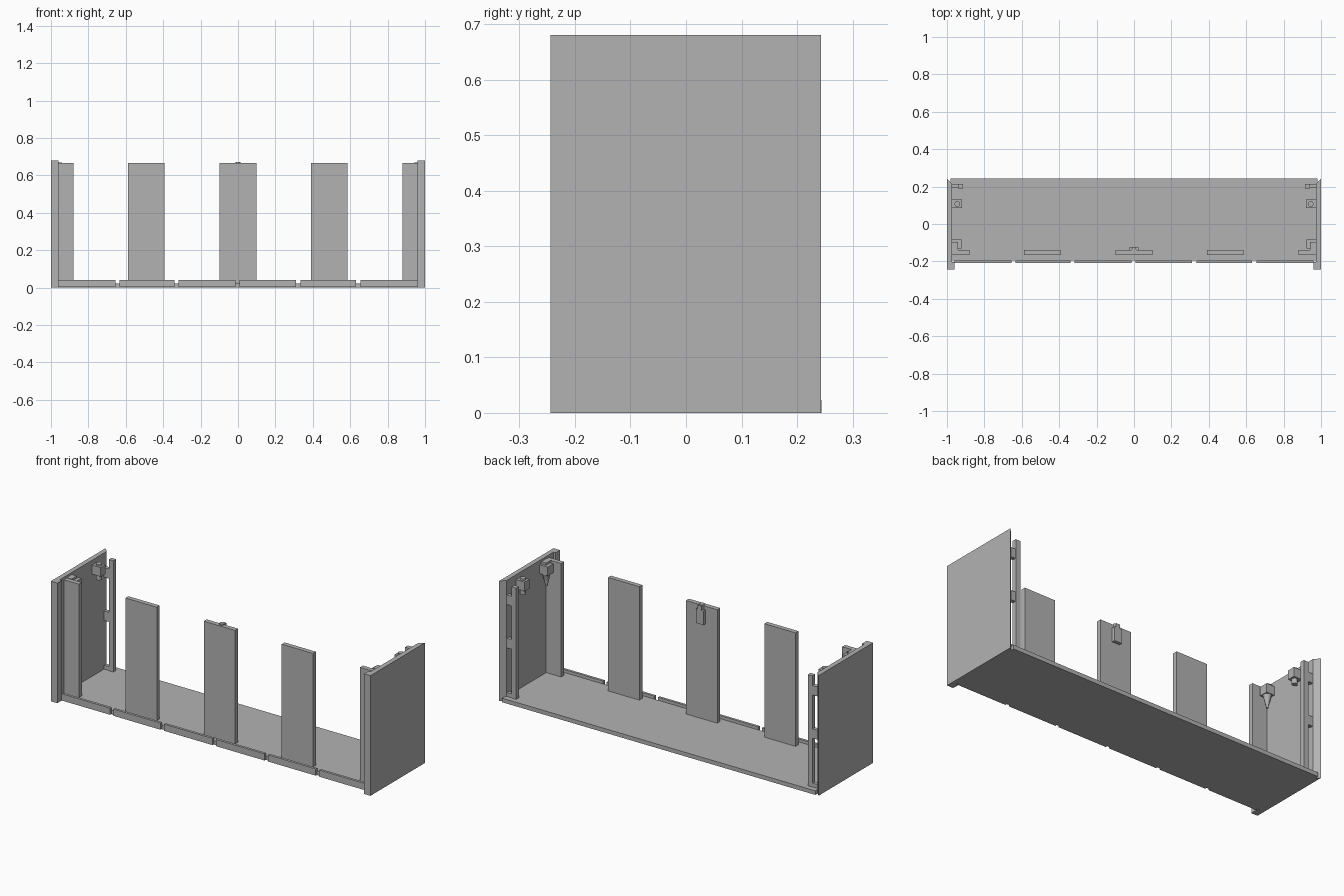
import bpy, bmesh, math
from mathutils import Matrix

if "Cube" in bpy.data.objects:
    bpy.data.objects.remove(bpy.data.objects["Cube"])

grey = bpy.data.materials.new("plain grey")
grey.diffuse_color = (0.45, 0.45, 0.45, 1)
grey.use_nodes = True
grey.node_tree.nodes["Principled BSDF"].inputs["Base Color"].default_value = grey.diffuse_color


def finish(name, bm):
    bmesh.ops.recalc_face_normals(bm, faces=bm.faces)
    me = bpy.data.meshes.new(name)
    bm.to_mesh(me)
    bm.free()
    me.materials.append(grey)
    ob = bpy.data.objects.new(name, me)
    bpy.context.collection.objects.link(ob)
    return ob


def box(name, x0, x1, y0, y1, z0, z1):
    bm = bmesh.new()
    size = Matrix.Diagonal((abs(x1 - x0), y1 - y0, z1 - z0, 1))
    mid = Matrix.Translation(((x0 + x1) / 2, (y0 + y1) / 2, (z0 + z1) / 2))
    bmesh.ops.create_cube(bm, size=1, matrix=mid @ size)
    return finish(name, bm)


def cone(name, x, y, z0, z1, r0, r1):
    bm = bmesh.new()
    bmesh.ops.create_cone(bm, cap_ends=True, segments=20, radius1=r0, radius2=r1,
                          depth=z1 - z0, matrix=Matrix.Translation((x, y, (z0 + z1) / 2)))
    ob = finish(name, bm)
    for p in ob.data.polygons:
        p.use_smooth = len(p.vertices) == 4
    return ob


def prism(name, outline, z0, z1):
    bm = bmesh.new()
    face = bm.faces.new([bm.verts.new((x, y, z0)) for x, y in outline])
    top = bmesh.ops.extrude_face_region(bm, geom=[face])["geom"]
    bmesh.ops.translate(bm, vec=(0, 0, z1 - z0),
                        verts=[v for v in top if isinstance(v, bmesh.types.BMVert)])
    return finish(name, bm)


# Floor and the segmented front curb
box("floor", -0.98, 0.98, -0.195, 0.244, 0, 0.023)
gaps = [-0.96, -0.645, -0.328, -0.003, 0.322, 0.643, 0.96]
for i, (a, b) in enumerate(zip(gaps, gaps[1:])):
    box("curb", a + (0.011 if i > 0 else 0), b - (0.011 if i < 5 else 0),
        -0.208, -0.194, 0.002, 0.04)

# Free-standing front panels
for x in (-0.49, 0, 0.488):
    box("front_panel", x - 0.098, x + 0.098, -0.166, -0.14, 0.02, 0.665)

# Hook on the back of the middle panel
box("panel_hook", -0.024, 0.024, -0.141, -0.122, 0.565, 0.645)
box("hook_lip", -0.012, 0.012, -0.141, -0.122, 0.645, 0.668)
cone("hook_pin", 0, -0.143, 0.6, 0.672, 0.014, 0.014)

for s in (-1, 1):
    # Side wall with mitred back corner, and its front post
    prism("side_wall", [(s, -0.204), (s, 0.243), (s * 0.973, 0.216), (s * 0.973, -0.204)], 0, 0.68)
    box("corner_post", s, s * 0.96, -0.244, -0.204, 0, 0.68)
    box("corner_panel", s * 0.98, s * 0.88, -0.166, -0.14, 0.02, 0.665)

    # Back rail held off the wall by two brackets
    box("back_rail", s * 0.942, s * 0.913, 0.19, 0.215, 0.02, 0.652)
    for z in (0.325, 0.57):
        box("rail_bracket", s * 0.975, s * 0.94, 0.192, 0.213, z - 0.027, z + 0.027)
    box("rail_foot", s * 0.975, s * 0.94, 0.192, 0.213, 0.02, 0.045)

    # Wall socket with a pin
    box("wall_socket", s * 0.975, s * 0.92, 0.086, 0.13, 0.6, 0.652)
    cone("socket_pin", s * 0.945, 0.107, 0.572, 0.662, 0.015, 0.015)

    # Hanging fitting with a stepped tip
    box("hanger_block", s * 0.975, s * 0.923, -0.132, -0.082, 0.605, 0.655)
    box("hanger_arm", s * 0.975, s * 0.942, -0.141, -0.095, 0.64, 0.668)
    for i in range(4):
        r = 0.023 - 0.005 * i
        cone("hanger_tip", s * 0.948, -0.107, 0.588 - 0.018 * i, 0.606 - 0.018 * i, r * 0.75, r)
